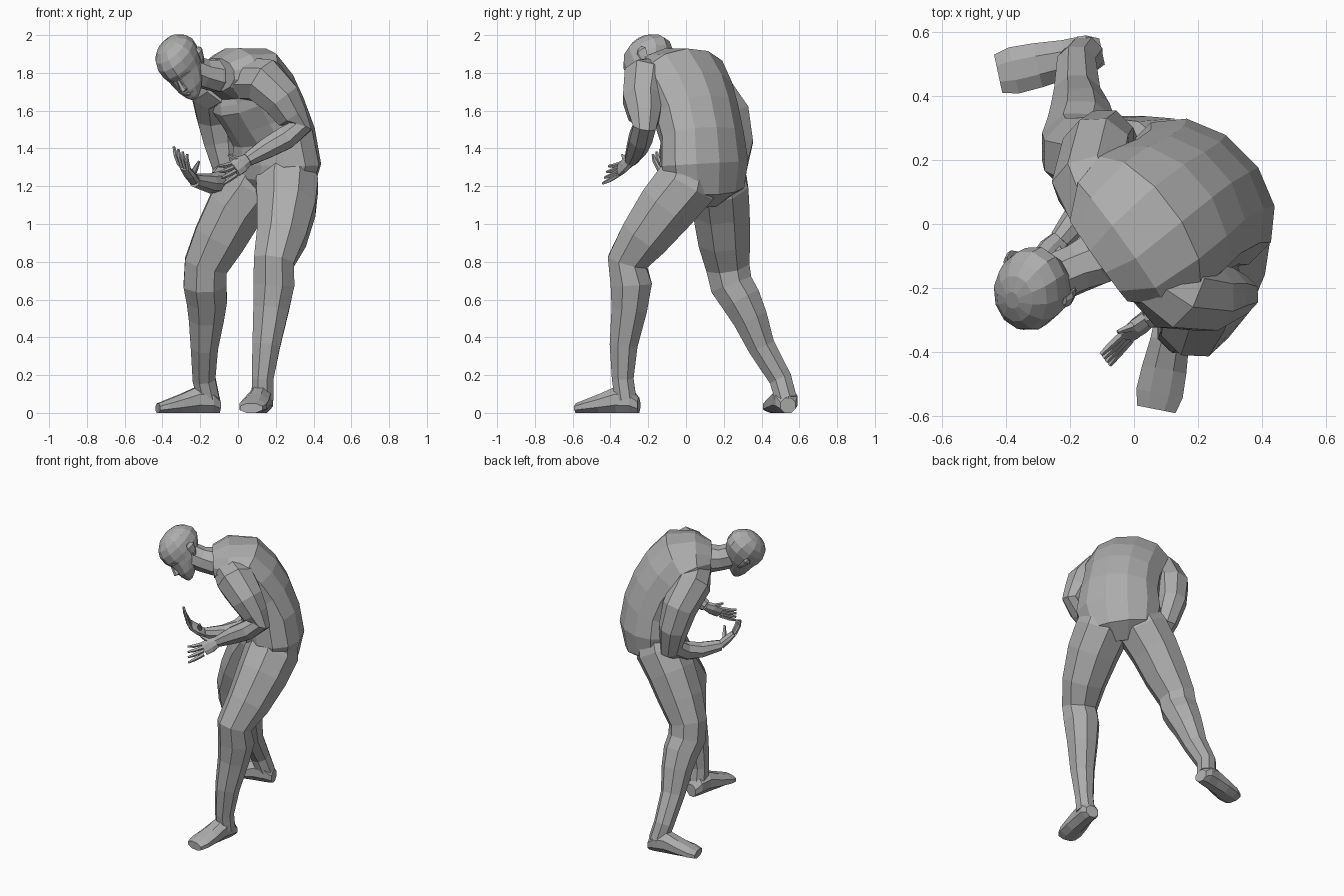
import bpy, bmesh, math
from mathutils import Vector

if "Cube" in bpy.data.objects:
    bpy.data.objects.remove(bpy.data.objects["Cube"], do_unlink=True)

skin = bpy.data.materials.new("matte grey")
skin.use_nodes = True
grey = (0.42, 0.42, 0.42, 1)
skin.diffuse_color = grey
skin.node_tree.nodes["Principled BSDF"].inputs["Base Color"].default_value = grey


def loft(name, rings, side, sides=8, axis=None):
    """Skin a row of ellipses: each ring is (centre, half width, half depth)."""
    bm = bmesh.new()
    centres = [Vector(ring[0]) for ring in rings]
    loops = []
    for i, (centre, width, depth) in enumerate(rings):
        before, after = centres[max(i - 1, 0)], centres[min(i + 1, len(rings) - 1)]
        along = (Vector(axis) if axis else after - before).normalized()
        across = Vector(side)
        across = (across - along * across.dot(along)).normalized()
        over = along.cross(across)
        loop = []
        for k in range(sides):
            angle = math.tau * (k + .5) / sides
            point = across * width * math.cos(angle) + over * depth * math.sin(angle)
            loop.append(bm.verts.new(centres[i] + point))
        loops.append(loop)
    for low, high in zip(loops, loops[1:]):
        for k in range(sides):
            n = (k + 1) % sides
            bm.faces.new((low[k], low[n], high[n], high[k]))
    bm.faces.new(list(reversed(loops[0])))
    bm.faces.new(loops[-1])
    bmesh.ops.recalc_face_normals(bm, faces=bm.faces)
    mesh = bpy.data.meshes.new(name)
    bm.to_mesh(mesh)
    bm.free()
    mesh.materials.append(skin)
    obj = bpy.data.objects.new(name, mesh)
    bpy.context.collection.objects.link(obj)


def limb(name, rows, side):
    """Loft round rings from rows of x, y, z, radius."""
    loft(name, [((x, y, z), r, r) for x, y, z, r in rows], side)


# The upper body is turned, so its left runs diagonally
body_left = Vector((1, -1, 0)).normalized()

# Torso, curling forward from the crotch to the base of the neck
loft("torso", [
    ((.16, .08, 1.13), .13, .09),
    ((.19, .1, 1.2), .24, .175),
    ((.205, .095, 1.32), .275, .195),
    ((.19, .085, 1.46), .255, .19),
    ((.14, .055, 1.58), .25, .205),
    ((.08, .015, 1.69), .265, .21),
    ((.03, -.015, 1.775), .27, .19),
    ((-.04, -.065, 1.795), .245, .14),
    ((-.11, -.115, 1.79), .16, .09),
], body_left, sides=12)

limb("neck", [(-.05, -.06, 1.8, .11), (-.12, -.11, 1.785, .09),
              (-.18, -.14, 1.795, .08), (-.27, -.18, 1.83, .08)], body_left)

# Legs
limb("left_leg", [
    (.26, .03, 1.32, .145), (.26, .0, 1.21, .178), (.255, -.1, 1.09, .168),
    (.23, -.22, .93, .142), (.19, -.31, .8, .115), (.19, -.29, .68, .118),
    (.175, -.3, .55, .102), (.15, -.33, .36, .08), (.13, -.335, .18, .062),
    (.13, -.32, .07, .062),
], (1, 0, 0))
limb("right_leg", [
    (.12, .15, 1.32, .14), (.07, .17, 1.2, .17), (-.015, .185, 1.08, .162),
    (-.1, .2, .92, .148), (-.17, .22, .78, .125), (-.175, .24, .68, .122),
    (-.165, .29, .6, .115), (-.168, .34, .5, .1), (-.178, .4, .35, .078),
    (-.18, .5, .18, .065), (-.155, .53, .07, .062),
], (1, 0, 0))


# Feet, flat soled, lofted from heel to toe
def foot(name, heel, toe):
    heel, toe = Vector(heel), Vector(toe)
    way = toe - heel
    rings = []
    for share, width, height in ((0, .045, .08), (.12, .065, .13), (.35, .066, .14),
                                 (.62, .076, .1), (.85, .08, .07), (1, .066, .05)):
        centre = heel + way * share
        centre.z = height / 2
        rings.append((centre, width, height * .54))
    loft(name, rings, (-way.y, way.x, 0), axis=way)


foot("left_foot", (.135, -.25, 0), (.07, -.58, 0))
foot("right_foot", (-.1, .54, 0), (-.425, .47, 0))

# Arms
limb("left_arm", [
    (.05, -.13, 1.77, .12), (.14, -.215, 1.755, .13), (.23, -.23, 1.66, .112),
    (.285, -.22, 1.57, .09), (.33, -.22, 1.515, .065), (.25, -.24, 1.455, .066),
    (.15, -.26, 1.4, .058), (.05, -.29, 1.34, .038),
], (0, 1, 0))
limb("right_arm", [
    (-.08, .03, 1.75, .12), (-.135, .13, 1.7, .125), (-.115, .235, 1.57, .112),
    (-.09, .265, 1.43, .097), (-.06, .25, 1.28, .075), (-.09, .14, 1.225, .063),
    (-.15, .05, 1.215, .053), (-.23, -.05, 1.23, .036),
], (1, 0, .3))


# Hands: a flat palm, four bent fingers and a thumb
def hand(name, wrist, knuckles, tips, spread, thumb):
    wrist, knuckles, tips = Vector(wrist), Vector(knuckles), Vector(tips)
    spread = Vector(spread).normalized()
    loft(name + "_palm", [(wrist, .034, .028), (wrist.lerp(knuckles, .5), .048, .027),
                          (knuckles, .048, .018)], spread)
    for i in range(4):
        offset = i - 1.5
        root = knuckles + spread * offset * .023
        tip = tips + spread * offset * .034
        middle = root.lerp(tip, .5) + (knuckles - wrist) * .12
        loft(f"{name}_finger_{i + 1}", [(root, .013, .013), (middle, .012, .012),
                                        (tip, .007, .007)], spread, sides=5)
    base = wrist.lerp(knuckles, .3)
    end = base + Vector(thumb)
    loft(name + "_thumb", [(base, .02, .018), (base.lerp(end, .5), .016, .014),
                           (end, .007, .007)], spread, sides=5)


hand("left_hand", (.05, -.29, 1.34), (-.02, -.35, 1.29), (-.09, -.425, 1.26),
     (-.3, .35, 1), (-.08, -.03, .04))
hand("right_hand", (-.23, -.05, 1.23), (-.285, -.12, 1.3), (-.305, -.145, 1.39),
     (.7, -.6, -.4), (.04, -.06, .08))

# Head, bowed and rolled towards the right shoulder
middle = Vector((-.307, -.2, 1.853))
head_up = Vector((-.52, -.33, .67)).normalized()
face = Vector((-.25, -.75, -.6))
face = (face - head_up * face.dot(head_up)).normalized()
head_left = head_up.cross(face)


def on_head(left, forward, up):
    return middle + head_left * left + face * forward + head_up * up


loft("head", [(on_head(0, forward, up), width, depth) for up, forward, width, depth in (
    (-.18, .085, .025, .02), (-.16, .07, .048, .045), (-.115, .045, .078, .077),
    (-.065, .012, .096, .11), (-.035, .0, .102, .124), (0, -.008, .11, .144),
    (.05, -.012, .113, .144), (.09, -.012, .1, .122), (.122, -.014, .067, .082),
    (.137, -.014, .025, .03))], head_left, sides=12, axis=head_up)

# Face
loft("nose", [(on_head(0, .108, -.025), .01, .012), (on_head(0, .12, -.065), .013, .018),
              (on_head(0, .126, -.092), .021, .024), (on_head(0, .114, -.104), .014, .012)],
     head_left, sides=6, axis=head_up)
loft("lips", [(on_head(x, .112 - abs(x) * .4, -.13), .011 - abs(x) * .2, .013)
              for x in (-.03, 0, .03)], head_up, sides=6, axis=head_left)
for label, s in (("left", 1), ("right", -1)):
    loft(label + "_brow", [(on_head(s * .012, .116, -.022), .009, .012),
                           (on_head(s * .04, .104, -.02), .009, .014),
                           (on_head(s * .07, .078, -.028), .006, .01)], head_up, sides=6)
    loft(label + "_eye", [(on_head(s * x, .104 - x * .22, -.05), r, r) for x, r in
                          ((.02, .003), (.035, .011), (.052, .003))], head_up, sides=6)
    loft(label + "_ear", [(on_head(s * .092, -.02, -.075), .008, .012),
                          (on_head(s * .11, -.03, -.04), .01, .022),
                          (on_head(s * .123, -.038, .0), .011, .03),
                          (on_head(s * .119, -.038, .022), .007, .016)],
         head_left, sides=6, axis=head_up)
